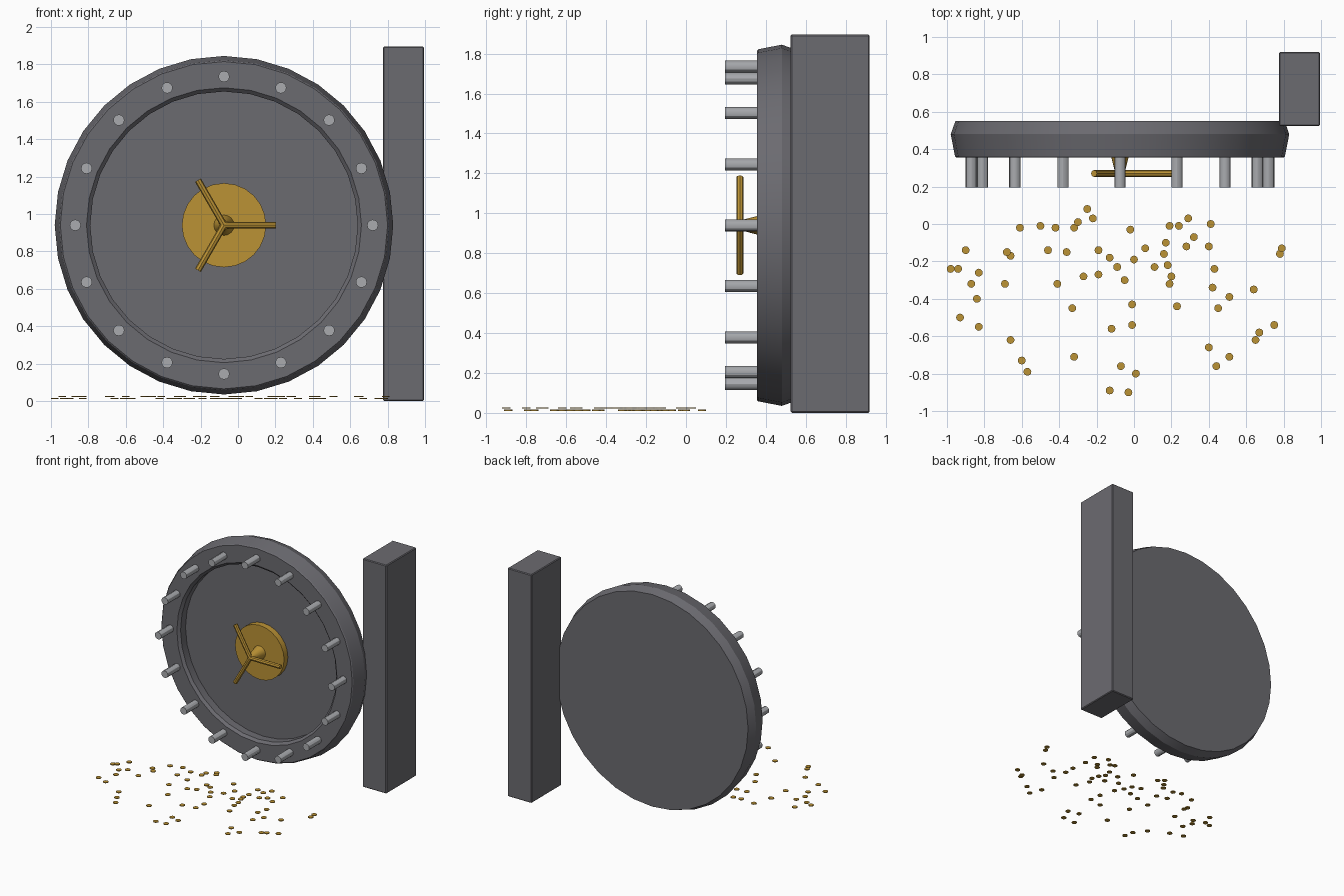
import bpy, bmesh, math
from mathutils import Matrix, Vector

if "Cube" in bpy.data.objects:
    bpy.data.objects.remove(bpy.data.objects["Cube"])

def material(name, rgb):
    m = bpy.data.materials.new(name)
    m.diffuse_color = (*rgb, 1)
    m.use_nodes = True
    m.node_tree.nodes["Principled BSDF"].inputs["Base Color"].default_value = m.diffuse_color
    return m

STEEL = material("dark_steel", (0.148, 0.146, 0.163))
SILVER = material("light_steel", (0.40, 0.41, 0.43))
GOLD = material("gold", (0.50, 0.29, 0.035))

CX, CZ = -0.075, 0.94  # centre of the door

def finish(name, bm, mat, smooth=True):
    bmesh.ops.recalc_face_normals(bm, faces=bm.faces)
    me = bpy.data.meshes.new(name)
    bm.to_mesh(me)
    bm.free()
    me.materials.append(mat)
    ob = bpy.data.objects.new(name, me)
    bpy.context.collection.objects.link(ob)
    if smooth:
        bpy.ops.object.select_all(action='DESELECT')
        ob.select_set(True)
        bpy.context.view_layer.objects.active = ob
        bpy.ops.object.shade_smooth_by_angle(angle=math.radians(30))
    return ob

def lathe(name, profile, sides, mat):
    """Turn (radius, y) points around the door axis; both ends are capped."""
    bm = bmesh.new()
    rings = []
    for r, y in profile:
        rings.append([bm.verts.new((CX + r * math.cos(a), y, CZ + r * math.sin(a)))
                      for a in (math.tau * i / sides for i in range(sides))])
    for a, b in zip(rings, rings[1:]):
        for i in range(sides):
            j = (i + 1) % sides
            bm.faces.new((a[i], a[j], b[j], b[i]))
    bm.faces.new(rings[0])
    bm.faces.new(rings[-1])
    return finish(name, bm, mat)

def rod(bm, start, end, radius, sides):
    """Add a capped cylinder between two points."""
    start, end = Vector(start), Vector(end)
    d = end - start
    mat = Matrix.Translation((start + end) / 2) @ d.to_track_quat('Z', 'Y').to_matrix().to_4x4()
    bmesh.ops.create_cone(bm, cap_ends=True, segments=sides, radius1=radius,
                          radius2=radius, depth=d.length, matrix=mat)

# Round door with a recessed front and a swelling rim
lathe("door", [(0.715, 0.44), (0.715, 0.375), (0.735, 0.355), (0.875, 0.355),
               (0.882, 0.362), (0.905, 0.48), (0.88, 0.55)], 32, STEEL)

# Locking bolts around the rim
bm = bmesh.new()
for i in range(16):
    a = math.tau * i / 16
    x, z = CX + 0.795 * math.cos(a), CZ + 0.795 * math.sin(a)
    rod(bm, (x, 0.195, z), (x, 0.37, z), 0.03, 12)
finish("locking_bolts", bm, SILVER)

# Dial plate and tapering hub
lathe("dial_plate", [(0.225, 0.39), (0.225, 0.445)], 24, GOLD)
lathe("handle_hub", [(0.023, 0.265), (0.055, 0.392)], 16, GOLD)

# Three handle spokes
bm = bmesh.new()
for i in range(3):
    a = math.tau * i / 3
    rod(bm, (CX, 0.27, CZ),
        (CX + 0.278 * math.cos(a), 0.27, CZ + 0.278 * math.sin(a)), 0.018, 8)
finish("handle_spokes", bm, GOLD)

# Hinge post with slightly softened edges
bm = bmesh.new()
bmesh.ops.create_cube(bm, size=1, matrix=Matrix.Translation((0.885, 0.722, 0.948))
                      @ Matrix.Diagonal((0.22, 0.395, 1.895, 1)))
bmesh.ops.bevel(bm, geom=bm.edges[:], offset=0.006, segments=1, affect='EDGES')
finish("hinge_post", bm, STEEL, smooth=False)

# Coins scattered on the floor, in hundredths of a unit
COINS = [(-98, -24), (-94, -24), (-90, -14), (-87, -32), (-83, -26), (-84, -40), (-93, -50),
         (-83, -55), (-61, -2), (-68, -15), (-66, -17), (-69, -32), (-66, -62), (-60, -73),
         (-57, -79), (-50, -1), (-42, -2), (-46, -14), (-36, -15), (-41, -32), (-33, -45),
         (-32, -71), (-32, -2), (-30, 1), (-25, 8), (-22, 3), (-19, -14), (-13, -18),
         (-9, -23), (-19, -27), (-27, -28), (-12, -56), (-5, -30), (-2, -3), (0, -19),
         (6, -13), (-1, -43), (-1, -54), (-7, -76), (1, -80), (-13, -89), (-3, -90),
         (17, -10), (19, -1), (24, -1), (29, 3), (32, -7), (28, -12), (16, -16), (18, -22),
         (11, -23), (20, -28), (19, -32), (23, -44), (41, 0), (40, -12), (43, -24),
         (42, -34), (45, -45), (51, -39), (40, -66), (51, -71), (44, -76), (64, -35),
         (67, -58), (65, -62), (75, -54), (79, -13), (78, -16)]
bm = bmesh.new()
for i, (x, y) in enumerate(COINS):
    z = 0.010 + 0.011 * (i % 2)
    rod(bm, (x / 100, y / 100, z), (x / 100, y / 100, z + 0.006), 0.021, 12)
finish("coins", bm, GOLD)
